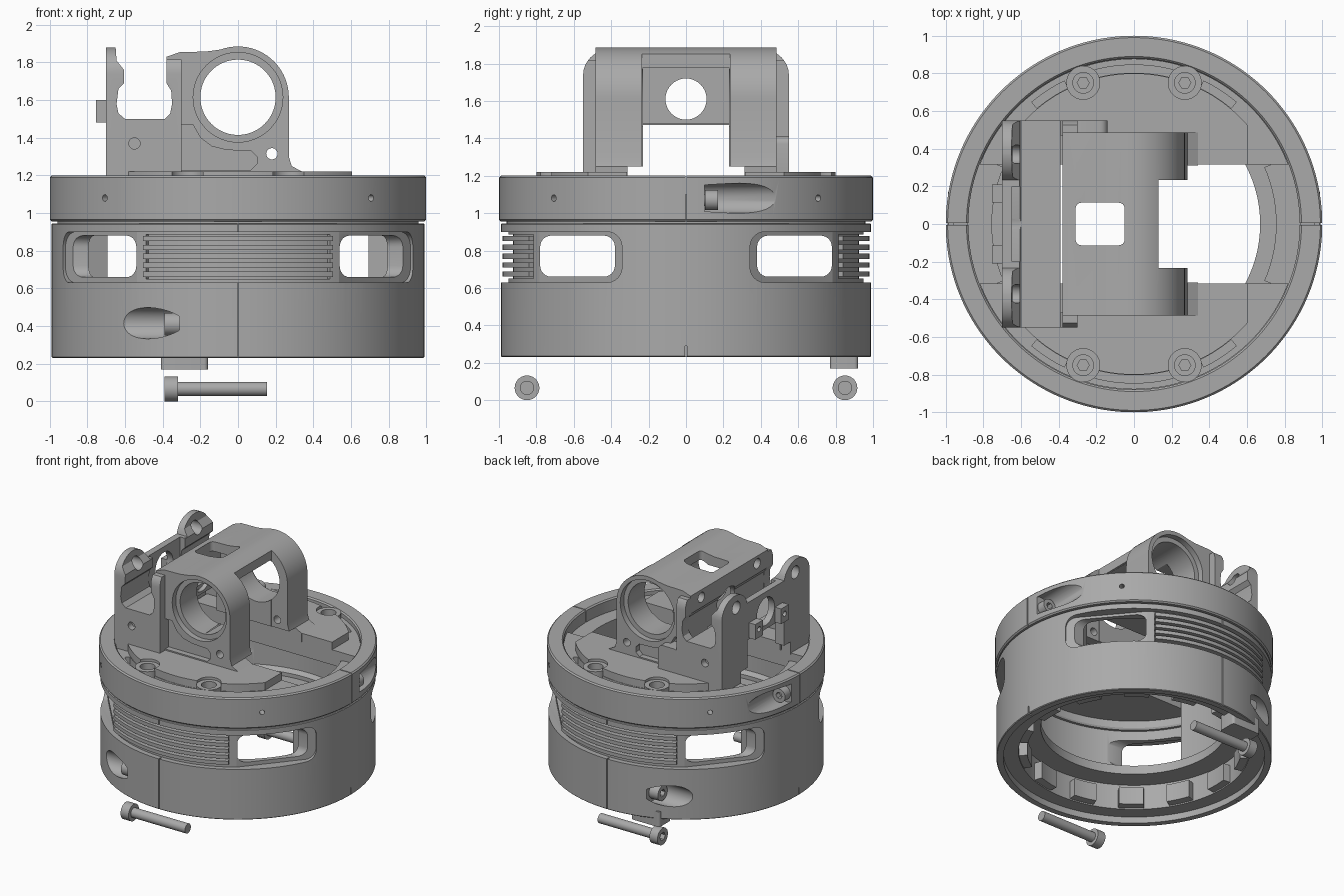
import bpy, bmesh, math
from math import sin, cos, pi, radians

old = bpy.data.objects.get("Cube")
if old:
    bpy.data.objects.remove(old, do_unlink=True)

metal = bpy.data.materials.new("grey metal")
metal.use_nodes = True
GREY = (0.4, 0.4, 0.4, 1)
metal.diffuse_color = GREY
metal.node_tree.nodes["Principled BSDF"].inputs["Base Color"].default_value = GREY


# ---- helpers ----
def finish(name, bm):
    bmesh.ops.recalc_face_normals(bm, faces=bm.faces)
    me = bpy.data.meshes.new(name)
    bm.to_mesh(me)
    bm.free()
    me.materials.append(metal)
    ob = bpy.data.objects.new(name, me)
    bpy.context.scene.collection.objects.link(ob)
    return ob


def prism(name, pts, axis, lo, hi, turn=0):
    """Extrude a 2D outline along an axis, then turn it about z (degrees)."""
    bm = bmesh.new()
    c, s = cos(radians(turn)), sin(radians(turn))
    ends = []
    for t in (lo, hi):
        row = []
        for a, b in pts:
            x, y, z = {"x": (t, a, b), "y": (a, t, b), "z": (a, b, t)}[axis]
            row.append(bm.verts.new((x * c - y * s, x * s + y * c, z)))
        bm.faces.new(row)
        ends.append(row)
    p, q = ends
    for i in range(len(pts)):
        j = (i + 1) % len(pts)
        bm.faces.new((p[i], p[j], q[j], q[i]))
    return finish(name, bm)


def circle(a, b, r, n=40):
    return [(a + r * cos(2 * pi * i / n), b + r * sin(2 * pi * i / n)) for i in range(n)]


def rounded(a, b, w, h, r):
    pts = []
    for k, (sa, sb) in enumerate(((1, 1), (-1, 1), (-1, -1), (1, -1))):
        for i in range(7):
            t = (k + i / 6) * pi / 2
            pts.append((a + sa * (w - r) + r * cos(t), b + sb * (h - r) + r * sin(t)))
    return pts


def box(name, x0, x1, y0, y1, z0, z1):
    return prism(name, [(x0, y0), (x1, y0), (x1, y1), (x0, y1)], "z", z0, z1)


def cyl(name, axis, a, b, r, lo, hi, n=40):
    return prism(name, circle(a, b, r, n), axis, lo, hi)


def arc(name, prof, a0=0, a1=360):
    """Revolve a closed (radius, height) profile between two angles."""
    bm = bmesh.new()
    full = a1 - a0 == 360
    n = max(4, int((a1 - a0) / 2.5))
    rows = []
    for i in range(n if full else n + 1):
        t = radians(a0 + (a1 - a0) * i / n)
        rows.append([bm.verts.new((r * cos(t), r * sin(t), z)) for r, z in prof])
    for i in range(n):
        p, q = rows[i], rows[(i + 1) % len(rows)]
        for k in range(len(prof)):
            m = (k + 1) % len(prof)
            bm.faces.new((p[k], p[m], q[m], q[k]))
    if not full:
        bm.faces.new(rows[0])
        bm.faces.new(rows[-1])
    return finish(name, bm)


def band(name, r0, r1, z0, z1, a0=0, a1=360):
    return arc(name, [(r0, z0), (r1, z0), (r1, z1), (r0, z1)], a0, a1)


def cut(target, *tools):
    for tool in tools:
        mod = target.modifiers.new("cut", "BOOLEAN")
        mod.operation, mod.solver, mod.object = "DIFFERENCE", "EXACT", tool
        bpy.context.view_layer.objects.active = target
        bpy.ops.object.modifier_apply(modifier=mod.name)
        bpy.data.objects.remove(tool, do_unlink=True)


def screw(name, axis, a, b, head0, head1, tip, r):
    """Socket screw: head from head0 (open end) to head1, shaft to tip."""
    head = cyl(name + "_head", axis, a, b, r, min(head0, head1), max(head0, head1))
    mid = head0 + 0.6 * (head1 - head0)
    over = head0 - 0.2 * (head1 - head0)
    cut(head, cyl("hex", axis, a, b, r * 0.5, min(over, mid), max(over, mid), 6))
    cyl(name + "_shaft", axis, a, b, r * 0.57, min(head1, tip), max(head1, tip))


# ---- lower housing ----
housing = arc("lower_housing", [
    (.985, .23), (.99, .235), (.99, .94), (.985, .945), (.96, .945), (.96, .965), (.88, .965),
    (.88, .6), (.84, .58), (.84, .55), (.67, .55), (.67, .48), (.83, .48), (.83, .28),
    (.94, .28), (.94, .23)])
for mid in (90, 270):
    cut(housing, band("frame", .95, 1.1, .63, .9, mid - 42, mid + 42),
        band("fin_bed", .925, 1.1, .65, .885, mid - 31, mid + 31))
for turn in (40, 140, 220, 320):
    cut(housing, prism("frame_end", rounded(0, .765, .335, .135, .08), "x", .915, 1.1, turn))
for s in (1, -1):
    lo, hi = min(s * .96, s * 1.1), max(s * .96, s * 1.1)
    cut(housing, prism("windows", rounded(s * .58, .77, .2, .11, .06), "x", -1.1, 1.1),
        cyl("screw_recess", "x", s * .865, .415, .083, -.75, -.31),
        box("slit", -.003, .003, lo, hi, .2, 1),
        box("foot_slit", lo, hi, -.006, .006, .2, .29))
    screw("clamp_screw", "x", s * .85, .41, -.39, -.312, -.25, .06)

# gripping teeth, cooling fins, inner pads
for i in range(14):
    a = i * 360 / 14
    band("grip_tooth", .77, .84, .29, .43, a - 6.5, a + 6.5)
for mid in (90, 270):
    for i in range(5):
        z = .675 + i * .0475
        band("cooling_fin", .915, .98, z - .014, z + .014, mid - 31, mid + 31)
for mid in (0, 180):
    band("inner_pad", .755, .885, .54, 1.1, mid - 23.5, mid + 23.5)

# ---- upper clamp ring, with a recessed screw on each side ----
ring = arc("clamp_ring", [(.99, .955), (1, .965), (1, 1.19), (.99, 1.2), (.89, 1.2),
                          (.88, 1.19), (.88, .985), (.86, .955)])
cut(ring, box("split", -1.1, 1.1, -.004, .004, .9, 1.3))
for turn in (45, 135, 225, 315):
    cut(ring, prism("pin_hole", circle(0, 1.08, .018, 16), "x", .93, 1.1, turn))
for s in (1, -1):
    cut(ring, cyl("recess", "y", s * .958, 1.08, .08, .1, .62))
    screw("ring_screw", "y", s * .935, 1.07, .17, .102, .05, .054)

# ---- mounting plate: low flange and raised deck ----
flange = cyl("plate_flange", "z", 0, 0, .878, 1.04, 1.16, 144)
deck = cyl("plate_deck", "z", 0, 0, .8, 1.1, 1.22, 144)
for s in (1, -1):
    cut(flange, box("side", min(s * .835, s), max(s * .835, s), -1, 1, 1, 1.3))
    cut(deck, box("side", min(s * .605, s), max(s * .605, s), -1, 1, 1, 1.3))
for part in (flange, deck):
    cut(part, box("slot", -1, 1, -.315, .315, 1, 1.3))
for mid in (90, 270):
    for a0, a1 in ((-40, -26), (-15, 15), (26, 40)):
        cut(flange, band("groove", .803, .845, 1.07, 1.2, mid + a0, mid + a1))
for sx in (.27, -.27):
    for sy in (.75, -.75):
        cut(deck, cyl("seat", "z", sx, sy, .088, 1.0, 1.3))
        cut(flange, cyl("seat", "z", sx, sy, .088, 1.08, 1.3))
        boss = cyl("plate_screw_boss", "z", sx, sy, .09, 1.05, 1.2)
        cut(boss, cyl("hole", "z", sx, sy, .055, 1.1, 1.3),
            cyl("hex", "z", sx, sy, .032, 1.07, 1.2, 6))

# ---- bearing block ----
arch = [(.27 * cos(radians(t)), 1.615 + .27 * sin(radians(t))) for t in range(0, 111, 5)]
block = prism("bearing_block", [
    (-.35, 1.15), (-.35, 1.65), (-.38, 1.69), (-.38, 1.83), (-.31, 1.855), (-.17, 1.858)]
    + arch[::-1] + [(.27, 1.3), (.285, 1.25), (.34, 1.22), (.34, 1.15)], "y", -.485, .485)
cut(block,
    cyl("bore", "y", 0, 1.615, .2, -1, 1, 72),
    box("hollow", -.315, .6, -.23, .23, 1, 1.78),
    box("roof_notch", .13, .6, -.235, .235, 1, 2),
    box("web_gap", -.6, 0, -.23, .23, 1, 1.48),
    box("foot_gap", -.6, .6, -.312, .312, 1, 1.25),
    prism("roof_window", rounded(-.18, 0, .13, .113, .03), "z", 1.7, 2),
    cyl("web_hole", "x", 0, 1.61, .11, -.6, -.2),
    cyl("pin_hole", "y", .18, 1.315, .03, -1, 1, 24))
pocket = [(-.3, 1.23), (-.3, 1.47), (-.24, 1.47), (-.2, 1.4), (-.14, 1.355), (-.06, 1.335),
          (.07, 1.33), (.1, 1.3), (.1, 1.26), (.07, 1.23)]
for s in (1, -1):
    lo, hi = min(s * .44, s), max(s * .44, s)
    cut(block, cyl("bore_step", "y", 0, 1.615, .238, lo, hi, 72),
        prism("pocket", pocket, "y", lo, hi),
        cyl("lug_hole", "x", s * .35, 1.77, .04, -.5, -.33, 24))

# ---- side carriage with round ears ----
carriage = prism("side_carriage", [
    (-.7, 1.15), (-.7, 1.88), (-.65, 1.88), (-.645, 1.81), (-.605, 1.76), (-.605, 1.69),
    (-.635, 1.66), (-.645, 1.58), (-.635, 1.53), (-.6, 1.5), (-.39, 1.5), (-.36, 1.53),
    (-.35, 1.58), (-.355, 1.65), (-.38, 1.69), (-.38, 1.815), (-.3, 1.815), (-.3, 1.15)],
    "y", -.55, .55)
ear = [(.39 + .16 * cos(radians(t)), 1.74 + .141 * sin(radians(t))) for t in range(0, 171, 10)]
ear_outline = [(.6, 2), (.6, 1.74)] + ear
ear_outline += [(-y, z) for y, z in reversed(ear_outline)]
cut(carriage,
    box("under", -.62, 0, -.475, .475, 1, 1.46),
    box("plate_gap", -1, 0, -.23, .23, 1, 1.47),
    box("foot_gap", -1, 0, -.312, .312, 1, 1.25),
    box("block_space", -.39, 0, -.47, .47, 1, 2),
    box("thin_middle", -.648, -.5, -.2, .2, 1.505, 2),
    prism("ear_shape", ear_outline, "x", -1, 0),
    cyl("plate_hole", "x", 0, 1.61, .11, -1, -.5))
for s in (1, -1):
    cut(carriage,
        cyl("cross_hole", "y", -.55, 1.37, .03, min(s * .5, s), max(s * .5, s), 24),
        cyl("ear_hole", "x", s * .37, 1.78, .05, -1, -.5, 24))
    clip = box("cable_clip", -.755, -.69, min(s * .115, s * .21), max(s * .115, s * .21), 1.48, 1.6)
    cut(clip, cyl("clip_hole", "x", s * .16, 1.545, .02, -.8, -.72, 16))
prism("rear_bump", rounded(-.23, 1.28, .09, .13, .04), "y", .43, .55)

# ---- loose screws and the nut plate below ----
for s in (1, -1):
    screw("loose_screw", "x", s * .85, .066, -.39, -.32, .155, .066)
prism("nut_plate", rounded(-.285, .845, .125, .075, .02), "z", .17, .29)

# ---- smooth shading with sharp edges kept ----
bpy.ops.object.select_all(action="DESELECT")
for ob in bpy.context.scene.objects:
    if ob.type == "MESH":
        ob.select_set(True)
        bpy.context.view_layer.objects.active = ob
bpy.ops.object.shade_smooth_by_angle(angle=radians(30))
